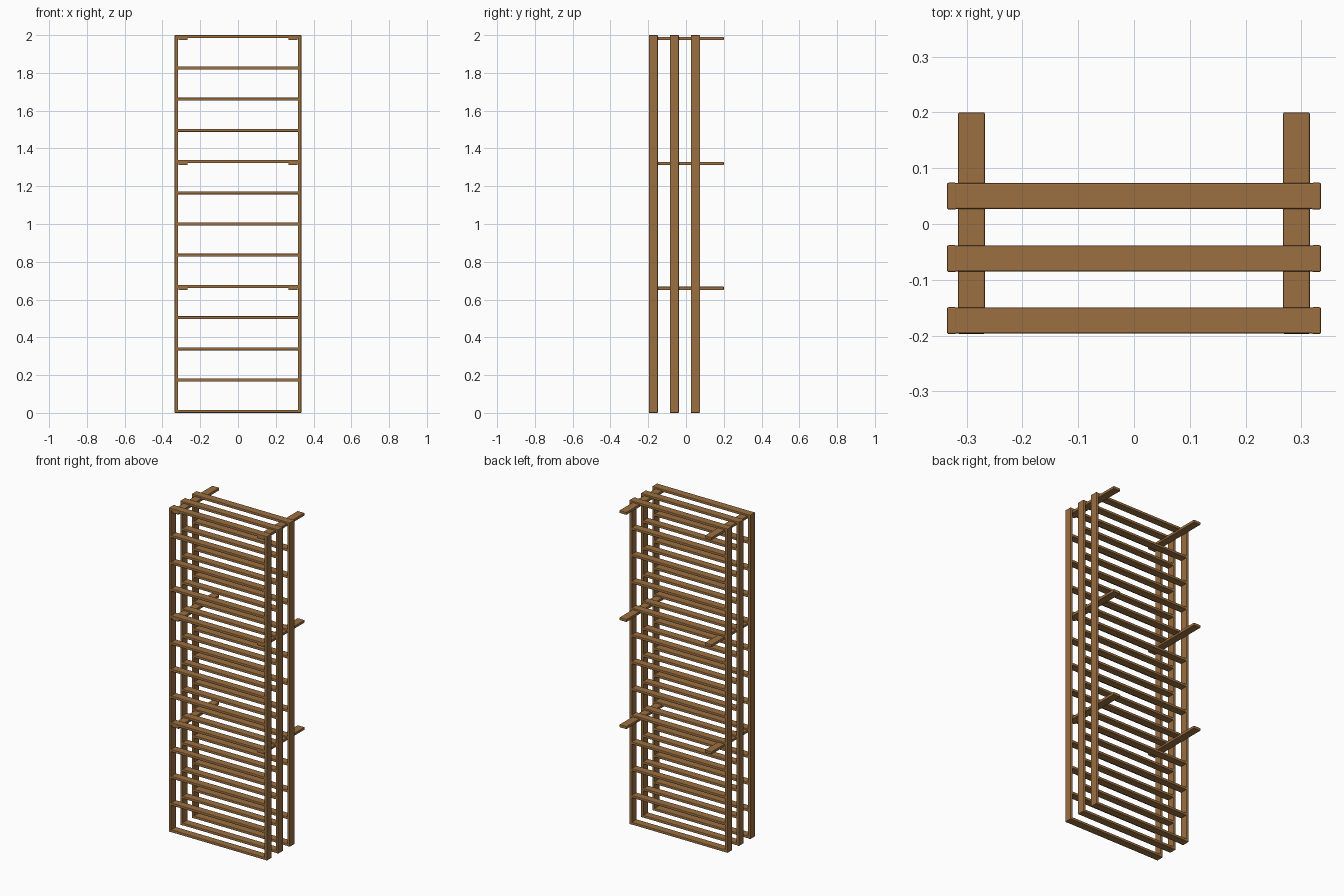
import bpy, bmesh

if "Cube" in bpy.data.objects:
    bpy.data.objects.remove(bpy.data.objects["Cube"])

wood = bpy.data.materials.new("warm_wood")
wood.diffuse_color = (0.33, 0.16, 0.053, 1)
wood.use_nodes = True
wood.node_tree.nodes["Principled BSDF"].inputs["Base Color"].default_value = wood.diffuse_color

THICK, WIDE = 0.017, 0.048      # plank cross-section
HALF_W, HEIGHT = 0.335, 2.0     # frame half width and height
FRAME_Y = (-0.173, -0.062, 0.05)
RUNGS = 13
STEP = (HEIGHT - THICK) / (RUNGS - 1)


def plank(name, centre, size, bevel=0.003):
    """Box with slightly softened edges."""
    bm = bmesh.new()
    bmesh.ops.create_cube(bm, size=1)
    bmesh.ops.scale(bm, vec=size, verts=bm.verts)
    bmesh.ops.bevel(bm, geom=bm.edges[:], offset=bevel, segments=2,
                    profile=0.5, affect='EDGES')
    me = bpy.data.meshes.new(name)
    bm.to_mesh(me)
    bm.free()
    me.materials.append(wood)
    ob = bpy.data.objects.new(name, me)
    ob.location = centre
    bpy.context.collection.objects.link(ob)
    return ob


# Three ladder frames, one behind the other
for f, y in enumerate(FRAME_Y):
    for side, s in (("left", -1), ("right", 1)):
        plank(f"frame_{f + 1}_{side}_post",
              (s * (HALF_W - THICK / 2), y, HEIGHT / 2), (THICK, WIDE, HEIGHT))
    for i in range(RUNGS):
        plank(f"frame_{f + 1}_rung_{i + 1}", (0, y, THICK / 2 + i * STEP),
              (2 * HALF_W - 0.001, WIDE - 0.001, THICK - 0.001))

# Wall brackets tucked under every fourth rung, running out of the back
for i in (4, 8, 12):
    for side, s in (("left", -1), ("right", 1)):
        plank(f"wall_bracket_{side}_{i // 4}",
              (s * 0.291, 0.0015, THICK / 2 + i * STEP - 0.010),
              (WIDE, 0.397, THICK))
